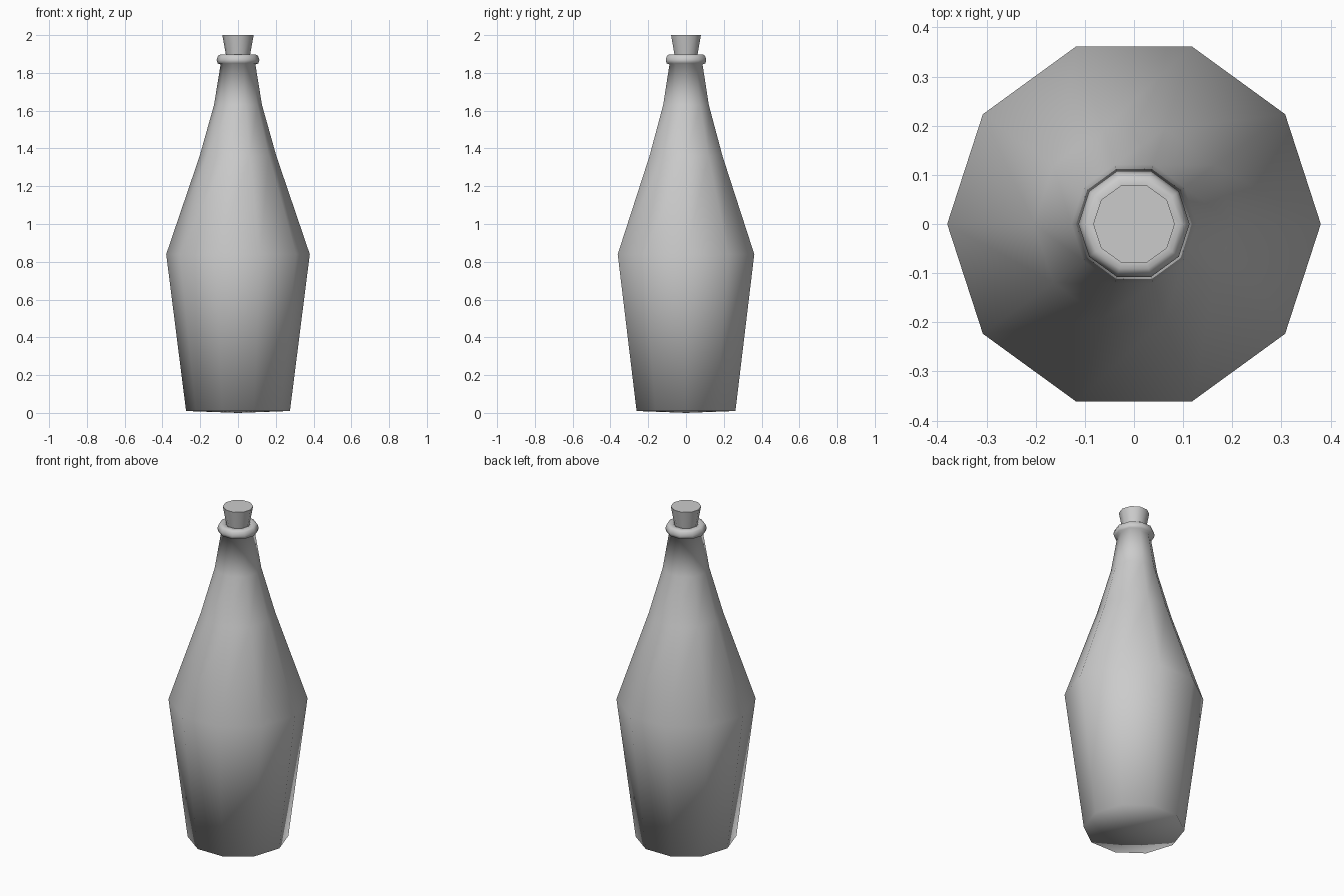
import bpy, bmesh, math

if "Cube" in bpy.data.objects:
    bpy.data.objects.remove(bpy.data.objects["Cube"])

SIDES = 10

def lathe(name, profile, sharp_angle=None):
    """Revolve (radius, z) points; radius 0 closes to a single tip."""
    bm = bmesh.new()
    rings = []
    for r, z in profile:
        if r == 0:
            rings.append([bm.verts.new((0, 0, z))] * SIDES)
        else:
            rings.append([bm.verts.new((r * math.cos(i * math.tau / SIDES),
                                        r * math.sin(i * math.tau / SIDES), z))
                          for i in range(SIDES)])
    for lo, hi in zip(rings, rings[1:]):
        for i in range(SIDES):
            j = (i + 1) % SIDES
            quad = list(dict.fromkeys((lo[i], lo[j], hi[j], hi[i])))
            bm.faces.new(quad)
    bmesh.ops.recalc_face_normals(bm, faces=bm.faces)
    for f in bm.faces:
        f.smooth = True
    if sharp_angle:
        for e in bm.edges:
            if len(e.link_faces) == 2 and e.calc_face_angle() > sharp_angle:
                e.smooth = False
    mesh = bpy.data.meshes.new(name)
    bm.to_mesh(mesh)
    bm.free()
    obj = bpy.data.objects.new(name, mesh)
    bpy.context.collection.objects.link(obj)
    return obj

# Bottle: base, shoulder, tapered neck and rolled lip closing around the cork
lathe("bottle", [(0, 0), (0.275, 0.01), (0.38, 0.84), (0.203, 1.36),
                 (0.127, 1.63), (0.092, 1.845), (0.108, 1.85), (0.113, 1.868),
                 (0.106, 1.89), (0.095, 1.897), (0.07, 1.897), (0.055, 1.88), (0, 1.88)])

# Cork: flared stopper with crisp rims
lathe("cork", [(0, 1.885), (0.062, 1.885), (0.083, 2.0), (0, 2.0)],
      math.radians(45))
